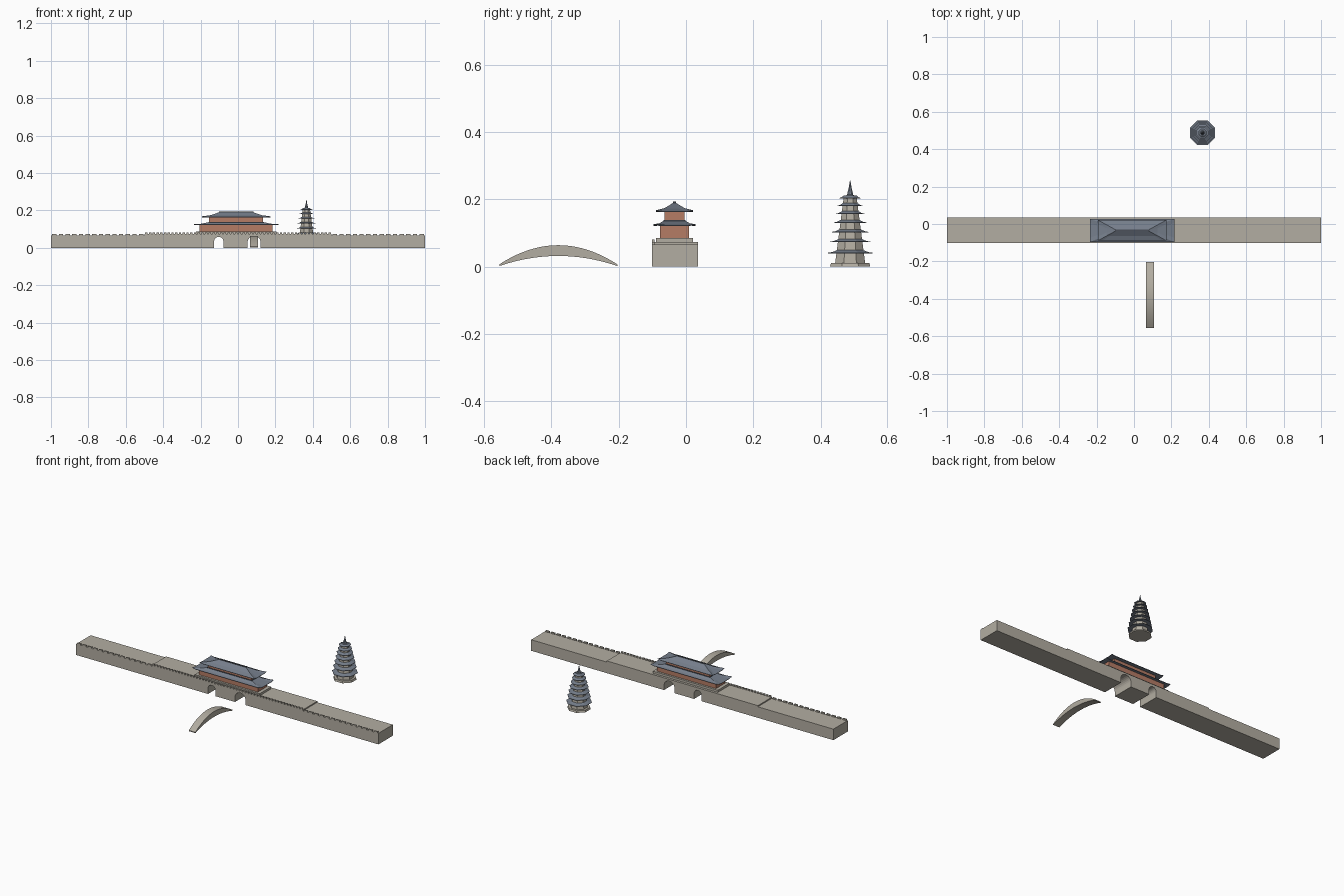
import bpy, bmesh, math
from mathutils import Vector

old = bpy.data.objects.get("Cube")
if old:
    bpy.data.objects.remove(old, do_unlink=True)


def material(name, rgb):
    m = bpy.data.materials.new(name)
    m.use_nodes = True
    m.diffuse_color = (*rgb, 1)
    m.node_tree.nodes["Principled BSDF"].inputs["Base Color"].default_value = (*rgb, 1)
    return m


STONE = material("warm grey stone", (0.45, 0.42, 0.36))
BRICK = material("red plaster", (0.46, 0.2, 0.13))
TILE = material("blue grey tile", (0.18, 0.21, 0.26))
RIDGE = material("dark ridge tile", (0.07, 0.08, 0.1))


def finish(name, bm, mat, smooth=False):
    bmesh.ops.recalc_face_normals(bm, faces=bm.faces)
    me = bpy.data.meshes.new(name)
    bm.to_mesh(me)
    bm.free()
    me.materials.append(mat)
    ob = bpy.data.objects.new(name, me)
    bpy.context.collection.objects.link(ob)
    if smooth:
        bpy.ops.object.select_all(action='DESELECT')
        ob.select_set(True)
        bpy.context.view_layer.objects.active = ob
        bpy.ops.object.shade_smooth_by_angle(angle=math.radians(30))
    return ob


def add_box(bm, x0, x1, y0, y1, z0, z1):
    verts = bmesh.ops.create_cube(bm, size=1)["verts"]
    for v in verts:
        v.co = ((x0 + x1) / 2 + v.co.x * (x1 - x0),
                (y0 + y1) / 2 + v.co.y * (y1 - y0),
                (z0 + z1) / 2 + v.co.z * (z1 - z0))


def box(name, mat, *bounds):
    bm = bmesh.new()
    add_box(bm, *bounds)
    return finish(name, bm, mat)


def prism(name, mat, points, offset, smooth=False):
    bm = bmesh.new()
    face = bm.faces.new([bm.verts.new(p) for p in points])
    made = bmesh.ops.extrude_face_region(bm, geom=[face])["geom"]
    bmesh.ops.translate(bm, vec=offset,
                        verts=[g for g in made if isinstance(g, bmesh.types.BMVert)])
    return finish(name, bm, mat, smooth)


def loft(name, mat, rings):
    bm = bmesh.new()
    loops = [[bm.verts.new(p) for p in ring] for ring in rings]
    for a, b in zip(loops, loops[1:]):
        for i in range(len(a)):
            j = (i + 1) % len(a)
            bm.faces.new((a[i], a[j], b[j], b[i]))
    bm.faces.new(loops[0])
    bm.faces.new(loops[-1])
    return finish(name, bm, mat)


# City wall: stepped outline with two arched gateways
Y0, Y1 = -0.101, 0.035
LOW, HIGH = 0.066, 0.073


def arch(cx, half, top, steps=12):
    spring = top - half
    curve = [(cx - half * math.cos(math.pi * i / steps), Y0,
              spring + half * math.sin(math.pi * i / steps)) for i in range(steps + 1)]
    return [(cx - half, Y0, 0)] + curve + [(cx + half, Y0, 0)]


outline = [(-1, Y0, 0)] + arch(-0.103, 0.025, 0.058) + arch(0.086, 0.035, 0.063)
outline += [(x, Y0, z) for x, z in
            ((1, 0), (1, LOW), (0.5, LOW), (0.5, HIGH), (-0.5, HIGH), (-0.5, LOW), (-1, LOW))]
prism("city_wall", STONE, outline, (0, Y1 - Y0, 0))


# Battlements along the front edge
def merlons(name, start, end, pitch, z):
    bm = bmesh.new()
    count = round((end - start) / pitch)
    step = (end - start) / count
    for i in range(count):
        x = start + (i + 0.5) * step
        add_box(bm, x - step * 0.32, x + step * 0.32, Y0, Y0 + 0.008, z - 0.001, z + 0.008)
    finish(name, bm, STONE)


merlons("right_battlements", -1, -0.5, 0.037, LOW)
merlons("centre_battlements", -0.5, 0.5, 0.02, HIGH)
merlons("left_battlements", 0.5, 1, 0.037, LOW)

# Gate tower
CX, CY = -0.01, -0.034


def centred_box(name, mat, hx, hy, z0, z1):
    return box(name, mat, CX - hx, CX + hx, CY - hy, CY + hy, z0, z1)


def eave_ring(hx, hy, z, lift=0.0, tuck=0.022):
    # Rectangle with extra points beside each corner, so corners can sweep up
    pts = []
    for sx, sy in ((-1, -1), (1, -1), (1, 1), (-1, 1)):
        corner = Vector((CX + sx * hx, CY + sy * hy, z + lift))
        t = min(tuck, hx * 0.6, hy * 0.6)
        along_x = Vector((corner.x - sx * t, corner.y, z))
        along_y = Vector((corner.x, corner.y - sy * t, z))
        pts += [along_y, corner, along_x] if sx == sy else [along_x, corner, along_y]
    return pts


def hip_roof(name, eave, top, z, rise):
    (ex, ey), (tx, ty) = eave, top
    mx, my = ex + (tx - ex) * 0.5, ey + (ty - ey) * 0.5
    loft(name, TILE, [eave_ring(ex - 0.012, ey - 0.012, z + 0.001),
                      eave_ring(ex, ey, z, 0.004),
                      eave_ring(ex, ey, z + 0.002, 0.004),
                      eave_ring(mx, my, z + rise * 0.4, 0.001),
                      eave_ring(tx, ty, z + rise)])


centred_box("tower_platform", STONE, 0.215, 0.055, HIGH - 0.001, 0.086)
centred_box("lower_hall", BRICK, 0.195, 0.043, 0.085, 0.124)
hip_roof("lower_roof", (0.226, 0.062), (0.146, 0.031), 0.121, 0.016)
centred_box("lower_roof_trim", RIDGE, 0.148, 0.033, 0.134, 0.139)
centred_box("upper_hall", BRICK, 0.144, 0.03, 0.135, 0.165)
hip_roof("upper_roof", (0.183, 0.055), (0.09, 0.004), 0.162, 0.028)
centred_box("roof_ridge", RIDGE, 0.092, 0.004, 0.188, 0.194)

# Arched footbridge
B0, B1, N = -0.555, -0.204, 20


def bridge_arc(end_z, peak):
    return [(0.063, B0 + (B1 - B0) * i / N,
             end_z + (peak - end_z) * (1 - (2 * i / N - 1) ** 2)) for i in range(N + 1)]


prism("footbridge", STONE, bridge_arc(0.002, 0.032) + bridge_arc(0.007, 0.064)[::-1],
      (0.044, 0, 0), smooth=True)

# Octagonal pagoda
PX, PY = 0.366, 0.488


def octagon(apothem, z):
    r = apothem / math.cos(math.pi / 8)
    return [(PX + r * math.cos(math.pi * (i + 0.5) / 4),
             PY + r * math.sin(math.pi * (i + 0.5) / 4), z) for i in range(8)]


def body_width(z):
    return 0.046 - 0.13 * z


loft("pagoda_plinth", STONE, [octagon(0.06, 0), octagon(0.057, 0.011)])
loft("pagoda_body", STONE, [octagon(body_width(z), z) for z in (0.01, 0.208)])
levels = (0.04, 0.073, 0.102, 0.13, 0.156, 0.18, 0.203)
for i, z in enumerate(levels):
    w = 0.066 - 0.0058 * i
    core = body_width(z)
    loft(f"pagoda_eave_{i + 1}", TILE, [octagon(core, z), octagon(w, z), octagon(w, z + 0.0015),
                                        octagon((w + core) / 2, z + 0.0035),
                                        octagon(core - 0.001, z + 0.009)])
loft("pagoda_cap", TILE, [octagon(0.02, 0.206), octagon(0.009, 0.214), octagon(0.007, 0.224),
                          octagon(0.004, 0.236), octagon(0.0008, 0.256)])
